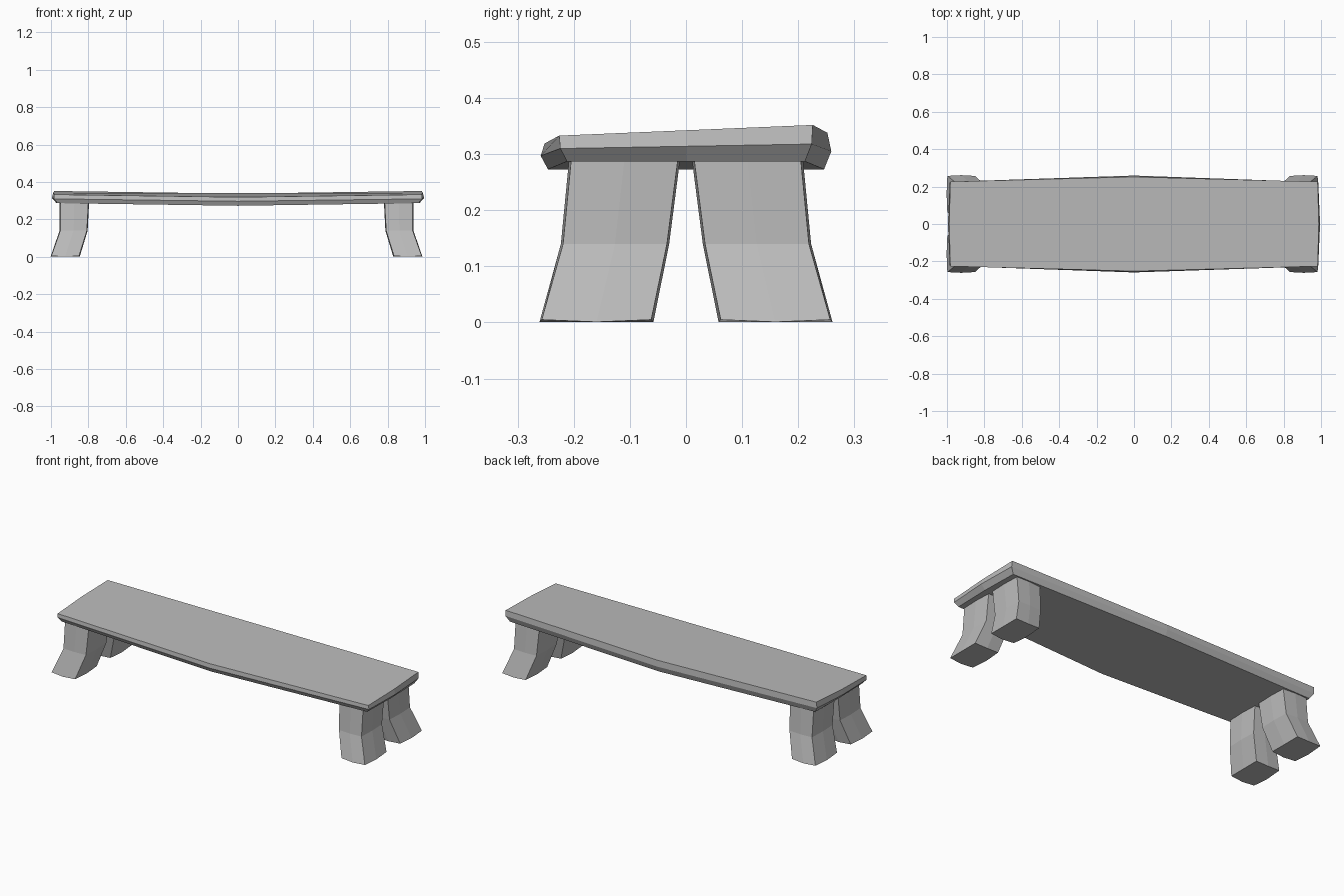
import bpy
import bmesh

cube = bpy.data.objects.get("Cube")
if cube:
    bpy.data.objects.remove(cube, do_unlink=True)

grey = bpy.data.materials.new("plain_grey")
grey.use_nodes = True
colour = (0.5, 0.5, 0.5, 1)
grey.diffuse_color = colour
grey.node_tree.nodes["Principled BSDF"].inputs["Base Color"].default_value = colour


def loft(name, rings):
    """Skin a closed solid through rings that share a point count."""
    bm = bmesh.new()
    loops = [[bm.verts.new(p) for p in ring] for ring in rings]
    for a, b in zip(loops, loops[1:]):
        for i in range(len(a)):
            j = (i + 1) % len(a)
            bm.faces.new((a[i], a[j], b[j], b[i]))
    bm.faces.new(loops[0])
    bm.faces.new(loops[-1])
    bmesh.ops.recalc_face_normals(bm, faces=bm.faces)
    mesh = bpy.data.meshes.new(name)
    bm.to_mesh(mesh)
    bm.free()
    mesh.materials.append(grey)
    obj = bpy.data.objects.new(name, mesh)
    bpy.context.collection.objects.link(obj)


def outline(x_end, x_mid, y_end, y_mid, z_front, z_back, sag):
    """Eight-point seat outline, bowed on every side and sagging mid-length."""
    points = []
    for sx, sy in ((-1, -1), (0, -1), (1, -1), (1, 0),
                   (1, 1), (0, 1), (-1, 1), (-1, 0)):
        x = sx * (x_end if sy else x_mid)
        y = sy * (y_end if sx else y_mid)
        z = (z_front + z_back) / 2 + sy * (z_back - z_front) / 2
        points.append((x, y, z - (0 if sx else sag)))
    return points


# Plank seat: underside, side ridge, top
loft("seat", [
    outline(0.965, 0.97, 0.212, 0.246, 0.287, 0.287, 0.014),
    outline(0.985, 0.995, 0.224, 0.259, 0.31, 0.318, 0.013),
    outline(0.982, 0.988, 0.226, 0.252, 0.333, 0.352, 0.014),
])


def leg(name, sx, sy):
    """Splayed leg with a kink at half height and softly bowed faces."""
    rings = []
    # x inner, x outer, y inner, y outer, z
    for xi, xo, yi, yo, z in ((0.842, 0.99, 0.062, 0.257, 0.005),
                              (0.80, 0.942, 0.034, 0.219, 0.14),
                              (0.792, 0.942, 0.014, 0.204, 0.295)):
        xm, ym, b = (xi + xo) / 2, (yi + yo) / 2, 0.004
        ring = [(xi, yi), (xm, yi - b), (xo, yi), (xo + b, ym),
                (xo, yo), (xm, yo + b), (xi, yo), (xi - b, ym)]
        rings.append([(sx * x - 0.008, sy * y, z) for x, y in ring])
    # Slightly domed sole
    sole = rings[0]
    for i in (1, 3, 5, 7):
        x, y, z = sole[i]
        sole[i] = (x, y, 0.001)
    loft(name, rings)


for side, sx in (("left", 1), ("right", -1)):
    for end, sy in (("front", -1), ("back", 1)):
        leg(f"{end}_{side}_leg", sx, sy)
